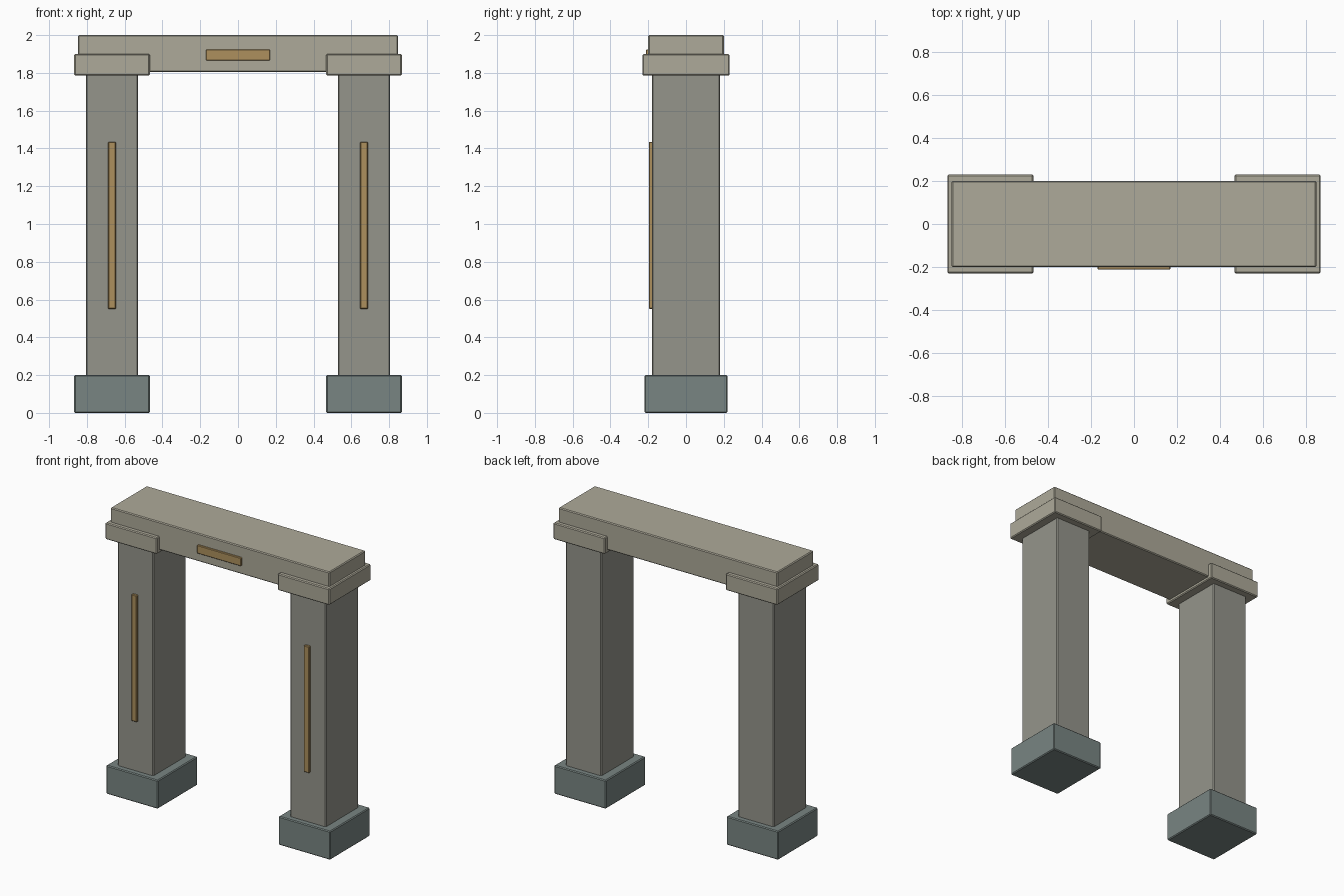
import bpy

if "Cube" in bpy.data.objects:
    bpy.data.objects.remove(bpy.data.objects["Cube"])


def material(name, rgb):
    m = bpy.data.materials.new(name)
    m.diffuse_color = (*rgb, 1)
    m.use_nodes = True
    m.node_tree.nodes["Principled BSDF"].inputs["Base Color"].default_value = m.diffuse_color
    return m


light_stone = material("light_stone", (0.42, 0.40, 0.32))
pillar_stone = material("pillar_stone", (0.30, 0.30, 0.26))
base_stone = material("base_stone", (0.19, 0.235, 0.225))
bronze = material("bronze", (0.42, 0.28, 0.11))


def block(name, x, y, z, mat, bevel=0.006):
    """Bevelled box given as (min, max) along each axis."""
    spans = (x, y, z)
    bpy.ops.mesh.primitive_cube_add(size=1, location=[(a + b) / 2 for a, b in spans])
    ob = bpy.context.object
    ob.name = name
    ob.scale = [b - a for a, b in spans]
    bpy.ops.object.transform_apply(location=False, rotation=False, scale=True)
    mod = ob.modifiers.new("edge_bevel", 'BEVEL')
    mod.width = bevel
    mod.segments = 1
    ob.data.materials.append(mat)
    return ob


# Two mirrored columns: footing, shaft, capital and front inlay
for side, s in (("left", -1), ("right", 1)):
    def span(a, b):
        return tuple(sorted((s * a, s * b)))

    block(side + "_base", span(0.467, 0.867), (-0.22, 0.22), (0, 0.2), base_stone)
    block(side + "_pillar", span(0.529, 0.805), (-0.18, 0.18), (0.002, 1.80), pillar_stone)
    block(side + "_capital", span(0.467, 0.867), (-0.23, 0.23), (1.785, 1.90), light_stone)
    block(side + "_inlay", span(0.646, 0.688), (-0.197, -0.175), (0.55, 1.435), bronze, 0.004)

# Lintel across the top with its front plaque
block("lintel", (-0.847, 0.847), (-0.2, 0.2), (1.805, 2.0), light_stone)
block("lintel_plaque", (-0.17, 0.17), (-0.212, -0.195), (1.865, 1.924), bronze, 0.004)
